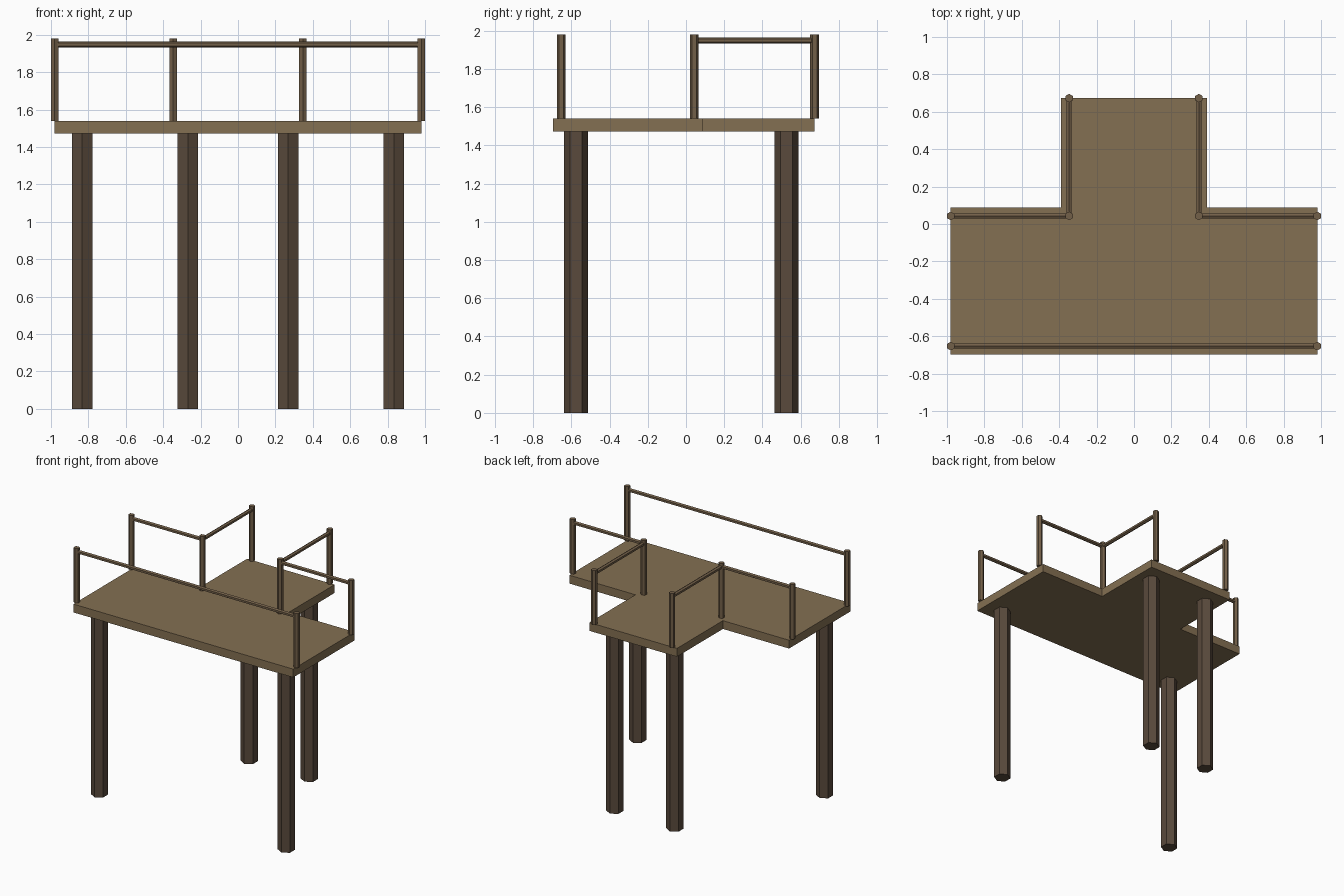
import bpy, bmesh, math
from mathutils import Vector, Matrix

if "Cube" in bpy.data.objects:
    bpy.data.objects.remove(bpy.data.objects["Cube"])


def material(name, rgb):
    m = bpy.data.materials.new(name)
    m.diffuse_color = (*rgb, 1)
    m.use_nodes = True
    m.node_tree.nodes["Principled BSDF"].inputs["Base Color"].default_value = m.diffuse_color
    return m


DECK_WOOD = material("deck_wood", (0.23, 0.16, 0.085))
LEG_WOOD = material("leg_wood", (0.10, 0.068, 0.045))
RAIL_WOOD = material("rail_wood", (0.17, 0.115, 0.065))


def finish(name, bm, mat):
    bmesh.ops.recalc_face_normals(bm, faces=bm.faces)
    me = bpy.data.meshes.new(name)
    bm.to_mesh(me)
    bm.free()
    me.materials.append(mat)
    ob = bpy.data.objects.new(name, me)
    bpy.context.collection.objects.link(ob)
    return ob


def pole(name, a, b, radius, sides, mat):
    """Faceted pole from a to b; upright poles point a corner along y."""
    a, b = Vector(a), Vector(b)
    d = b - a
    bm = bmesh.new()
    bmesh.ops.create_cone(bm, cap_ends=True, segments=sides, radius1=radius,
                          radius2=radius, depth=d.length)
    # put the first corner on +y whatever the primitive's own start angle
    bm.verts.ensure_lookup_table()
    c = bm.verts[0].co
    turn = Matrix.Rotation(math.pi / 2 - math.atan2(c.y, c.x), 4, 'Z')
    aim = d.to_track_quat('Z', 'Y').to_matrix().to_4x4()
    if abs(d.x) + abs(d.y) < 1e-6:
        aim = Matrix.Identity(4)
    bm.transform(Matrix.Translation((a + b) / 2) @ aim @ turn)
    return finish(name, bm, mat)


# T-shaped deck slab
Z0, Z1, TOP, RAIL = 1.473, 1.54, 1.98, 1.949
half = [(0.98, -0.697), (0.98, 0.087), (0.39, 0.087), (0.39, 0.673)]
outline = half + [(-x, y) for x, y in reversed(half)]
bm = bmesh.new()
face = bm.faces.new([bm.verts.new((x, y, Z0)) for x, y in outline])
ext = bmesh.ops.extrude_face_region(bm, geom=[face])
bmesh.ops.translate(bm, vec=(0, 0, Z1 - Z0),
                    verts=[v for v in ext["geom"] if isinstance(v, bmesh.types.BMVert)])
finish("deck", bm, DECK_WOOD)

FRONT, SIDE, BACK = (0.98, -0.653), (0.98, 0.043), (0.347, 0.673)
CORNER = (0.347, 0.043)

for s, side in ((-1, "left"), (1, "right")):
    # legs
    for part, x, y in (("front", 0.833, -0.575), ("back", 0.268, 0.525)):
        pole(f"{part}_{side}_leg", (s * x, y, 0), (s * x, y, Z0), 0.063, 6, LEG_WOOD)
    # railing posts
    for part, (x, y) in (("front", FRONT), ("side", SIDE),
                         ("inner", CORNER), ("back", BACK)):
        pole(f"{part}_{side}_post", (s * x, y, Z1), (s * x, y, TOP), 0.023, 6, RAIL_WOOD)
    # rails round the notch
    for part, p, q in (("wing", SIDE, CORNER), ("arm", CORNER, BACK)):
        pole(f"{part}_{side}_rail", (s * p[0], p[1], RAIL), (s * q[0], q[1], RAIL),
             0.016, 6, RAIL_WOOD)

# long front rail
pole("front_rail", (-FRONT[0], FRONT[1], RAIL), (FRONT[0], FRONT[1], RAIL),
     0.016, 6, RAIL_WOOD)
